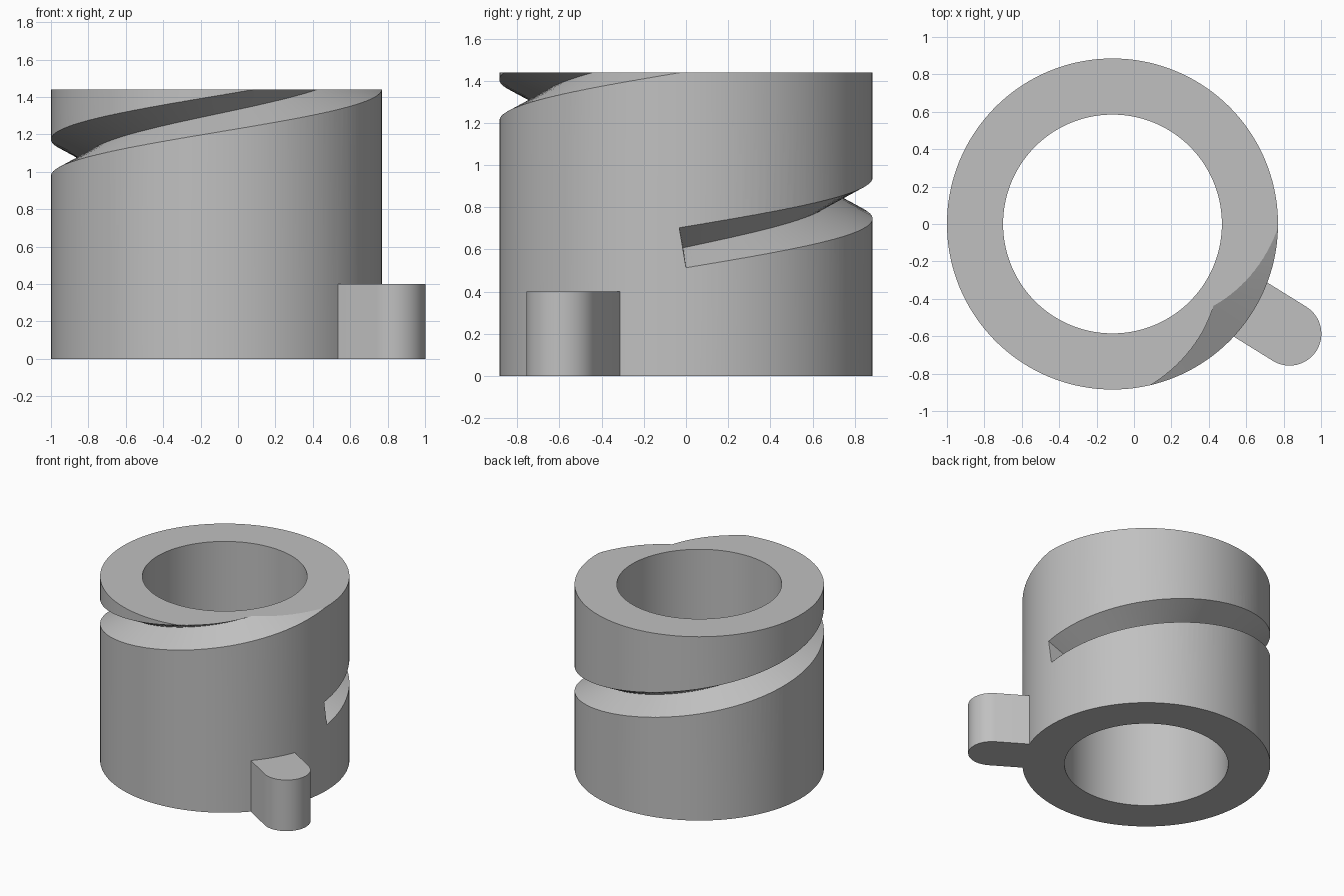
import bpy, bmesh, math
from mathutils import Vector

if "Cube" in bpy.data.objects:
    bpy.data.objects.remove(bpy.data.objects["Cube"], do_unlink=True)

CX, OUTER, INNER, HEIGHT = -0.115, 0.885, 0.585, 1.44
SEGMENTS = 144

grey = bpy.data.materials.new("plain grey")
grey.use_nodes = True
grey.diffuse_color = (0.53, 0.53, 0.53, 1)
grey.node_tree.nodes["Principled BSDF"].inputs["Base Color"].default_value = grey.diffuse_color


def add_object(name, bm):
    bmesh.ops.recalc_face_normals(bm, faces=bm.faces)
    mesh = bpy.data.meshes.new(name)
    bm.to_mesh(mesh)
    bm.free()
    mesh.materials.append(grey)
    obj = bpy.data.objects.new(name, mesh)
    bpy.context.collection.objects.link(obj)
    return obj


def skin(name, sections, closed):
    """Join equal closed cross-sections with quads, capping open ends."""
    bm = bmesh.new()
    rows = [[bm.verts.new(p) for p in s] for s in sections]
    n = len(rows[0])
    for a, b in zip(rows, rows[1:] + rows[:1] if closed else rows[1:]):
        for i in range(n):
            j = (i + 1) % n
            bm.faces.new((a[i], a[j], b[j], b[i]))
    if not closed:
        bm.faces.new(rows[0])
        bm.faces.new(rows[-1])
    return add_object(name, bm)


def combine(target, tool, operation):
    mod = target.modifiers.new(operation, 'BOOLEAN')
    mod.operation, mod.object, mod.solver = operation, tool, 'EXACT'
    bpy.context.view_layer.objects.active = target
    bpy.ops.object.modifier_apply(modifier=mod.name)
    bpy.data.objects.remove(tool, do_unlink=True)


# Thick-walled sleeve
profile = [(INNER, 0), (OUTER, 0), (OUTER, HEIGHT), (INNER, HEIGHT)]
angles = [2 * math.pi * k / SEGMENTS for k in range(SEGMENTS)]
sleeve = skin("grooved_sleeve",
              [[(CX + r * math.cos(a), r * math.sin(a), z) for r, z in profile] for a in angles],
              True)

# Round-ended tab at the foot, pointing away from the axis
heading, half, reach = math.radians(-31.8), 0.17, 1.114
outline = [(0.75, -half)]
outline += [(reach + half * math.cos(t), half * math.sin(t))
            for t in (math.pi * (k / 32 - 0.5) for k in range(33))]
outline += [(0.75, half)]
c, s = math.cos(heading), math.sin(heading)
tab = skin("foot_tab",
           [[(CX + u * c - v * s, u * s + v * c, z) for u, v in outline] for z in (0, 0.4)],
           False)
combine(sleeve, tab, 'UNION')

# V-shaped helical groove, with its section square to the path
DEPTH, MOUTH, PITCH = 0.19, 0.096, 0.93
START, START_Z = -0.018, 0.608
tilt = math.atan(PITCH / (2 * math.pi * OUTER))
root, rim = OUTER - DEPTH, OUTER + 0.1
spread = MOUTH * (rim - root) / DEPTH
sections = []
for k in range(161):
    a = START + k * (2 * math.pi + 0.5) / 160
    z = START_Z + PITCH * (a - START) / (2 * math.pi)
    out = Vector((math.cos(a), math.sin(a), 0))
    side = Vector((math.sin(a) * math.sin(tilt), -math.cos(a) * math.sin(tilt), math.cos(tilt)))
    base = Vector((CX, 0, z))
    sections.append([base + out * r + side * w
                     for r, w in ((root, 0), (rim, -spread), (rim, spread))])
combine(sleeve, skin("groove_cutter", sections, False), 'DIFFERENCE')

# Smooth curved walls with crisp edges
bpy.ops.object.select_all(action='DESELECT')
sleeve.select_set(True)
bpy.context.view_layer.objects.active = sleeve
bpy.ops.object.shade_smooth_by_angle(angle=math.radians(25))
